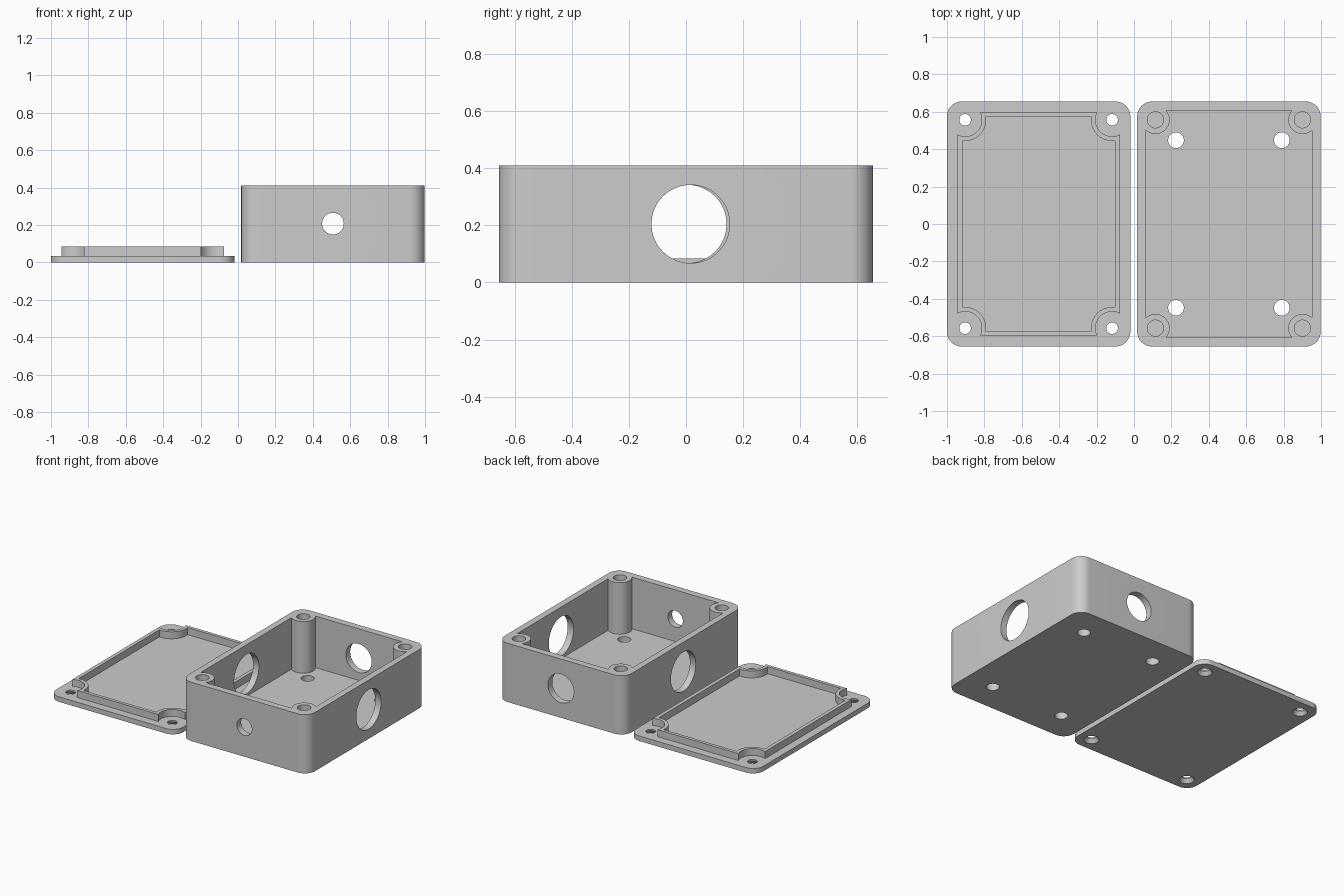
import bpy, bmesh, math
from mathutils import Matrix, Vector

if "Cube" in bpy.data.objects:
    bpy.data.objects.remove(bpy.data.objects["Cube"])

grey = bpy.data.materials.new("grey plastic")
grey.diffuse_color = (0.604, 0.604, 0.604, 1)
grey.use_nodes = True
grey.node_tree.nodes["Principled BSDF"].inputs["Base Color"].default_value = grey.diffuse_color

CORNER = (0.393, 0.557)          # screw position relative to each part's centre
BOX_X, LID_X = 0.5075, -0.51     # part centres
HALF_X, HALF_Y, HEIGHT = 0.4905, 0.655, 0.41


def new_object(name, bm):
    bmesh.ops.recalc_face_normals(bm, faces=bm.faces)
    mesh = bpy.data.meshes.new(name)
    bm.to_mesh(mesh)
    bm.free()
    mesh.materials.append(grey)
    ob = bpy.data.objects.new(name, mesh)
    bpy.context.collection.objects.link(ob)
    return ob


def prism(name, points, cx, z0, z1):
    """Extrude a closed outline from z0 to z1."""
    bm = bmesh.new()
    low = [bm.verts.new((x + cx, y, z0)) for x, y in points]
    high = [bm.verts.new((x + cx, y, z1)) for x, y in points]
    bm.faces.new(low[::-1])
    bm.faces.new(high)
    for i in range(len(low)):
        j = (i + 1) % len(low)
        bm.faces.new((low[i], low[j], high[j], high[i]))
    return new_object(name, bm)


def mirrored(quarter):
    """Repeat a first-quadrant outline (running from +x to +y) in all four."""
    half = quarter + [(-x, y) for x, y in reversed(quarter)]
    return half + [(-x, -y) for x, y in half]


def arc(cx, cy, r, a0, a1, n):
    return [(cx + r * math.cos(a0 + (a1 - a0) * i / n),
             cy + r * math.sin(a0 + (a1 - a0) * i / n)) for i in range(n + 1)]


def rounded(hx, hy, r):
    return mirrored(arc(hx - r, hy - r, r, 0, math.pi / 2, 12))


def notched(hx, hy, r):
    """Rectangle whose corners are bitten out around the screw posts."""
    cx, cy = CORNER
    a0 = -math.acos((hx - cx) / r)
    a1 = -math.pi - math.asin((hy - cy) / r)
    return mirrored(arc(cx, cy, r, a0, a1, 20))


def cylinder(center, r0, r1, depth, axis="Z"):
    rot = {"Z": Matrix(), "X": Matrix.Rotation(math.pi / 2, 4, "Y"),
           "Y": Matrix.Rotation(math.pi / 2, 4, "X")}[axis]
    bm = bmesh.new()
    bmesh.ops.create_cone(bm, cap_ends=True, segments=48, radius1=r0, radius2=r1,
                          depth=depth, matrix=Matrix.Translation(Vector(center)) @ rot)
    return new_object("cutter", bm)


def combine(ob, other, operation="DIFFERENCE"):
    mod = ob.modifiers.new("boolean", "BOOLEAN")
    mod.operation, mod.solver, mod.object = operation, "EXACT", other
    mesh = bpy.data.meshes.new_from_object(
        ob.evaluated_get(bpy.context.evaluated_depsgraph_get()))
    ob.modifiers.clear()
    ob.data = mesh
    bpy.data.objects.remove(other)


def four(x, y):
    return [(sx * x, sy * y) for sx in (-1, 1) for sy in (-1, 1)]


# Enclosure body with a cavity that leaves posts in the corners
body = prism("enclosure_body", rounded(HALF_X, HALF_Y, 0.08), BOX_X, 0, HEIGHT)
combine(body, prism("cutter", notched(0.445, 0.607, 0.076), BOX_X, 0.05, HEIGHT + 0.1))

# Screw holes in the posts and mounting holes in the floor
for x, y in four(*CORNER):
    combine(body, cylinder((BOX_X + x, y, HEIGHT), 0.043, 0.043, 0.5))
for x, y in four(0.283, 0.448):
    combine(body, cylinder((BOX_X + x, y, 0), 0.042, 0.042, 0.3))

# Cable holes in the four walls
for center, r, axis in (((BOX_X, -0.63, 0.207), 0.058, "Y"),
                        ((BOX_X, 0.63, 0.205), 0.1, "Y"),
                        ((BOX_X + 0.47, 0.016, 0.205), 0.137, "X"),
                        ((BOX_X - 0.47, 0.005, 0.205), 0.137, "X")):
    combine(body, cylinder(center, r, r, 0.2, axis))

# Lid plate with a raised locating lip
lid = prism("lid", rounded(HALF_X, HALF_Y, 0.08), LID_X, 0, 0.035)
lip = prism("lip", notched(0.434, 0.597, 0.089), LID_X, 0.02, 0.084)
combine(lip, prism("cutter", notched(0.408, 0.574, 0.113), LID_X, 0, 0.2))
combine(lid, lip, "UNION")

# Countersunk screw holes in the lid
for x, y in four(*CORNER):
    combine(lid, cylinder((LID_X + x, y, 0), 0.031, 0.031, 0.2))
    combine(lid, cylinder((LID_X + x, y, 0.01), 0.052, 0.031, 0.03))

# Smooth the curved walls, keep the edges sharp
bpy.ops.object.select_all(action="DESELECT")
for ob in (body, lid):
    ob.select_set(True)
    bpy.context.view_layer.objects.active = ob
bpy.ops.object.shade_smooth_by_angle(angle=math.radians(30))
